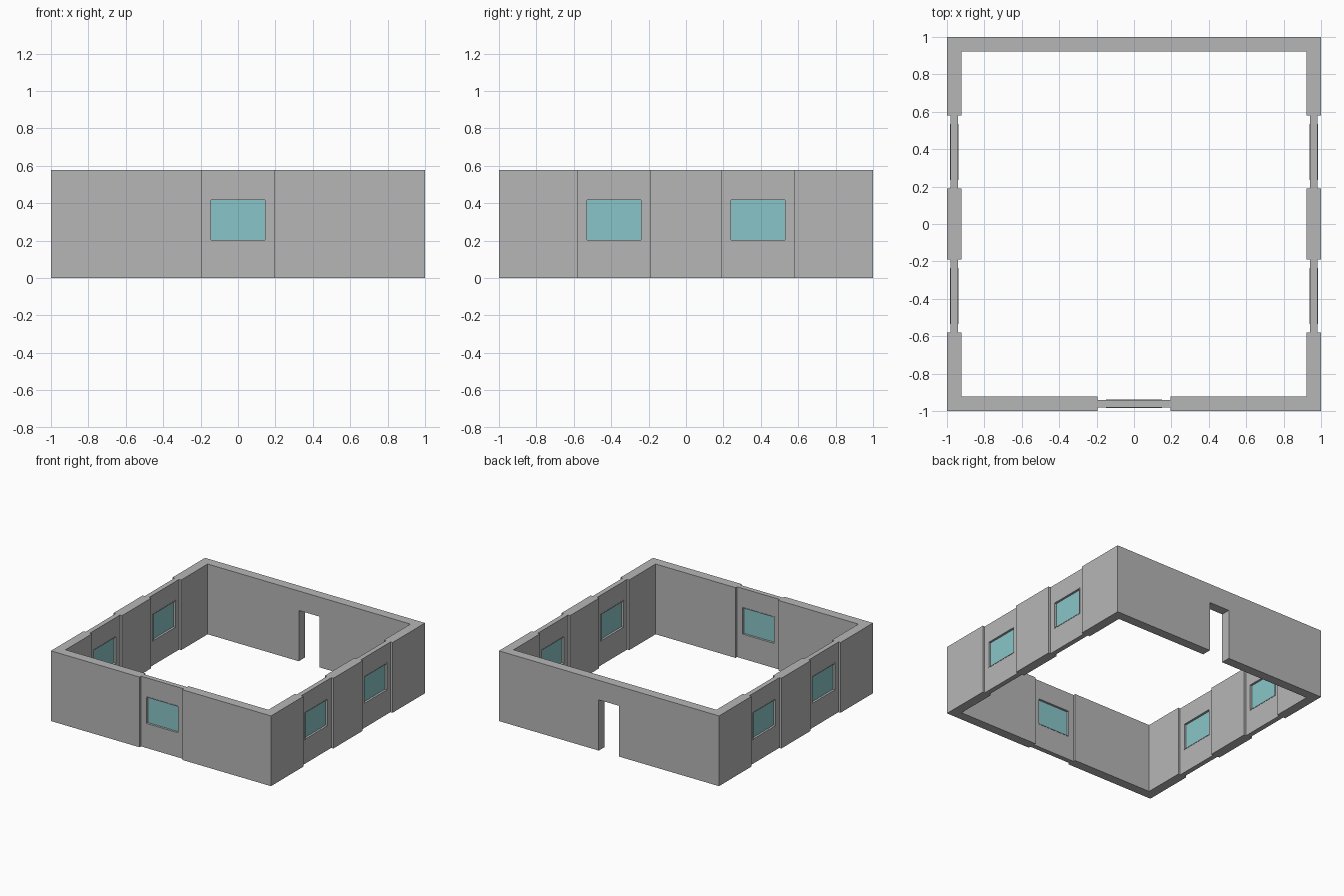
import bpy, bmesh, math
from mathutils import Matrix

if "Cube" in bpy.data.objects:
    bpy.data.objects.remove(bpy.data.objects["Cube"])

H = 0.577          # wall height
T = 0.078          # wall thickness
P = 0.195          # half width of a window panel
SIDE_Y = 0.385     # window centres on the side walls


def material(name, rgb):
    m = bpy.data.materials.new(name)
    m.diffuse_color = (*rgb, 1)
    m.use_nodes = True
    m.node_tree.nodes["Principled BSDF"].inputs["Base Color"].default_value = m.diffuse_color
    return m


GREY = material("wall_grey", (0.47, 0.47, 0.47))
TEAL = material("glass_teal", (0.25, 0.56, 0.58))


def finish(name, bm, mat, matrix=None):
    if matrix is not None:
        bm.transform(matrix)
    bmesh.ops.recalc_face_normals(bm, faces=bm.faces)
    me = bpy.data.meshes.new(name)
    bm.to_mesh(me)
    bm.free()
    me.materials.append(mat)
    ob = bpy.data.objects.new(name, me)
    bpy.context.collection.objects.link(ob)
    return ob


def prism(name, outline, z0, z1, mat):
    """Extrude a plan outline upwards."""
    bm = bmesh.new()
    face = bm.faces.new([bm.verts.new((x, y, z0)) for x, y in outline])
    top = bmesh.ops.extrude_face_region(bm, geom=[face])["geom"]
    bmesh.ops.translate(bm, vec=(0, 0, z1 - z0),
                        verts=[v for v in top if isinstance(v, bmesh.types.BMVert)])
    return finish(name, bm, mat)


def slab(name, outer, inner, depth, mat, matrix):
    """Upright rectangle (x0, x1, z0, z1), centred on y = 0, with an optional opening."""
    bm = bmesh.new()

    def loop(rect, y):
        x0, x1, z0, z1 = rect
        return [bm.verts.new((x, y, z)) for x, z in ((x0, z0), (x1, z0), (x1, z1), (x0, z1))]

    def bridge(a, b):
        for i in range(4):
            j = (i + 1) % 4
            bm.faces.new((a[i], a[j], b[j], b[i]))

    of, ob = loop(outer, -depth / 2), loop(outer, depth / 2)
    bridge(of, ob)
    if inner:
        nf, nb = loop(inner, -depth / 2), loop(inner, depth / 2)
        bridge(nf, nb)
        bridge(of, nf)
        bridge(ob, nb)
    else:
        bm.faces.new(of)
        bm.faces.new(ob)
    return finish(name, bm, mat, matrix)


# Front corners and the pillars between the side windows
E = SIDE_Y + P
for side, s in (("left", -1), ("right", 1)):
    corner = [(P, -1), (1, -1), (1, -E), (1 - T, -E), (1 - T, -1 + T), (P, -1 + T)]
    prism(f"front_corner_{side}", [(s * x, y) for x, y in corner], 0, H, GREY)
    q = SIDE_Y - P
    pillar = [(1 - T, -q), (1, -q), (1, q), (1 - T, q)]
    prism(f"side_pillar_{side}", [(s * x, y) for x, y in pillar], 0, H, GREY)

# Back wall with returns, doorway cut through it
half = [(1, 1), (1, E), (1 - T, E), (1 - T, 1 - T)]
back = prism("back_wall", half + [(-x, y) for x, y in reversed(half)], 0, H, GREY)
door = prism("door_cutter", [(-0.093, 0.8), (0.093, 0.8), (0.093, 1.2), (-0.093, 1.2)],
             -0.1, 0.417, GREY)
door.hide_render = True
cut = back.modifiers.new("doorway", "BOOLEAN")
cut.operation = "DIFFERENCE"
cut.solver = "EXACT"
cut.object = door
bpy.context.view_layer.objects.active = back
bpy.ops.object.modifier_apply(modifier="doorway")
bpy.data.objects.remove(door)

# Recessed window panels, each with a thin frame and glass
OPENING = (-0.144, 0.144, 0.203, 0.417)
FRAME = (-0.15, 0.15, 0.197, 0.423)
mid = 1 - T / 2
windows = {
    "front": (0, -mid, 0),
    "right_front": (mid, -SIDE_Y, 90),
    "right_back": (mid, SIDE_Y, 90),
    "left_front": (-mid, -SIDE_Y, -90),
    "left_back": (-mid, SIDE_Y, -90),
}
for name, (x, y, turn) in windows.items():
    m = Matrix.Translation((x, y, 0)) @ Matrix.Rotation(math.radians(turn), 4, "Z")
    slab(f"window_panel_{name}", (-P, P, 0, H), FRAME, 0.04, GREY, m)
    slab(f"window_frame_{name}", FRAME, OPENING, 0.044, GREY, m)
    slab(f"window_glass_{name}", OPENING, None, 0.008, TEAL, m)
